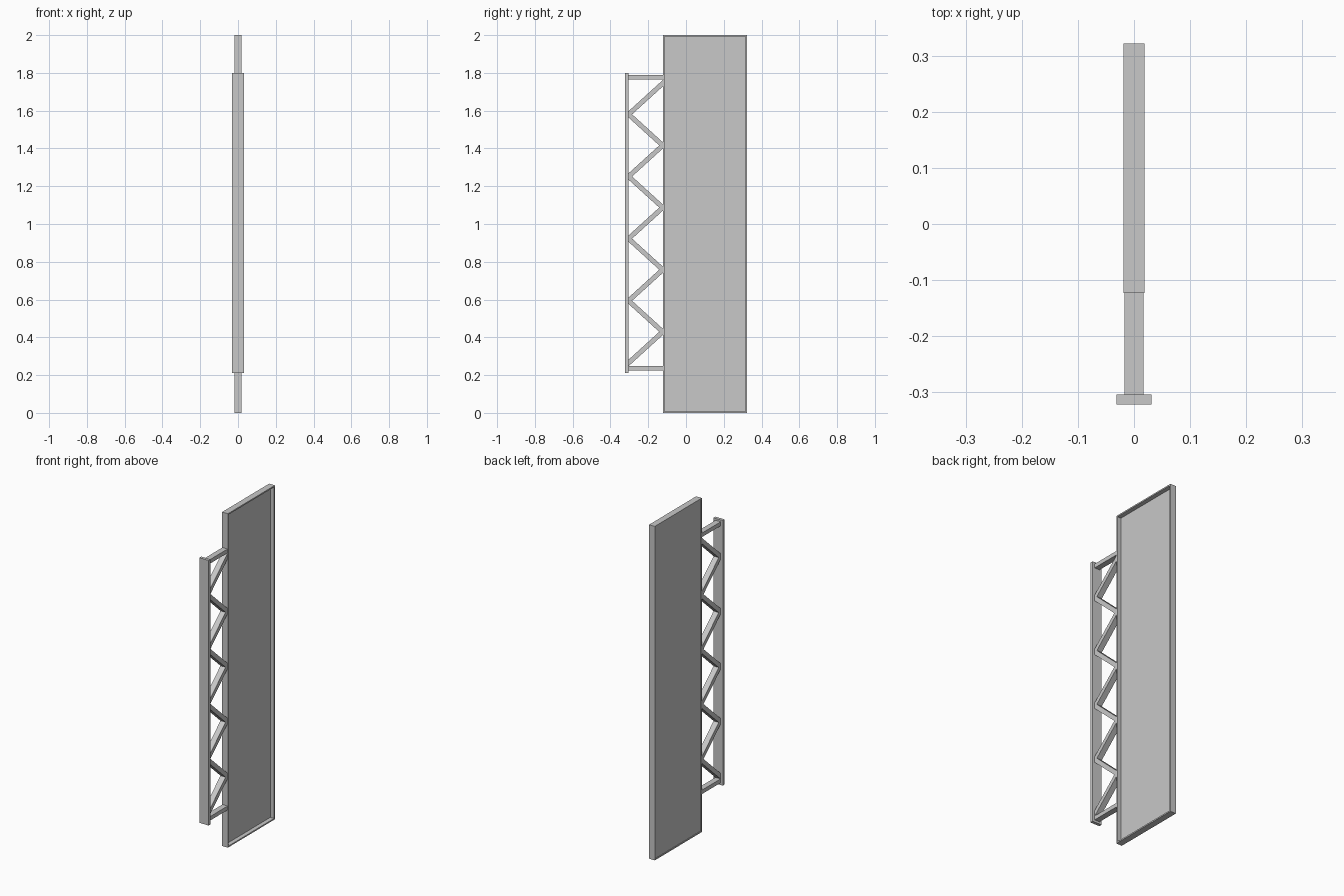
import bpy
import bmesh

old = bpy.data.objects.get("Cube")
if old:
    bpy.data.objects.remove(old, do_unlink=True)

grey = bpy.data.materials.new("light_grey")
grey.use_nodes = True
GREY = (0.58, 0.58, 0.58, 1)
grey.diffuse_color = GREY
grey.node_tree.nodes["Principled BSDF"].inputs["Base Color"].default_value = GREY


def prism(name, outline, x0, x1):
    """Extrude a (y, z) outline from x0 to x1."""
    bm = bmesh.new()
    face = bm.faces.new([bm.verts.new((x0, y, z)) for y, z in outline])
    ext = bmesh.ops.extrude_face_region(bm, geom=[face])
    verts = [v for v in ext["geom"] if isinstance(v, bmesh.types.BMVert)]
    bmesh.ops.translate(bm, verts=verts, vec=(x1 - x0, 0, 0))
    bmesh.ops.recalc_face_normals(bm, faces=bm.faces)
    mesh = bpy.data.meshes.new(name)
    bm.to_mesh(mesh)
    bm.free()
    mesh.materials.append(grey)
    obj = bpy.data.objects.new(name, mesh)
    bpy.context.collection.objects.link(obj)
    return obj


def block(name, x0, x1, y0, y1, z0, z1):
    return prism(name, [(y0, z0), (y1, z0), (y1, z1), (y0, z1)], x0, x1)


FRONT, BACK, HEIGHT = -0.123, 0.322, 2.0   # panel extents
RIM, HALF = 0.008, 0.019                   # frame thickness, half depth
POST_FRONT, POST_BACK = -0.322, -0.304
BAR = 0.017                                # half width of the lattice bars

# Panel frame: two uprights and two rails
block("frame_front_upright", -HALF, HALF, FRONT, FRONT + RIM, 0, HEIGHT)
block("frame_back_upright", -HALF, HALF, BACK - RIM, BACK, 0, HEIGHT)
block("frame_bottom_rail", -HALF, HALF, FRONT + RIM, BACK - RIM, 0, RIM)
block("frame_top_rail", -HALF, HALF, FRONT + RIM, BACK - RIM, HEIGHT - RIM, HEIGHT)

# Sheet set deep from the left side, almost flush on the right side
block("panel_sheet", -0.016, -0.006, FRONT + RIM, BACK - RIM, RIM, HEIGHT - RIM)

# Front flat post and its end bars
block("front_post", -0.031, 0.031, POST_FRONT, POST_BACK, 0.212, 1.799)
block("top_bar", -BAR, BAR, POST_BACK, FRONT, 1.764, 1.788)
block("bottom_bar", -BAR, BAR, POST_BACK, FRONT, 0.225, 0.249)

# Zigzag lattice between the post and the panel
TOP, STEP, V = 1.745, 0.1645, 0.017
for i in range(9):
    z0, z1 = TOP - i * STEP, TOP - (i + 1) * STEP
    ya, yb = (FRONT, POST_BACK) if i % 2 == 0 else (POST_BACK, FRONT)
    prism(f"diagonal_bar_{i + 1}",
          [(ya, z0 - V), (ya, z0 + V), (yb, z1 + V), (yb, z1 - V)], -BAR, BAR)
